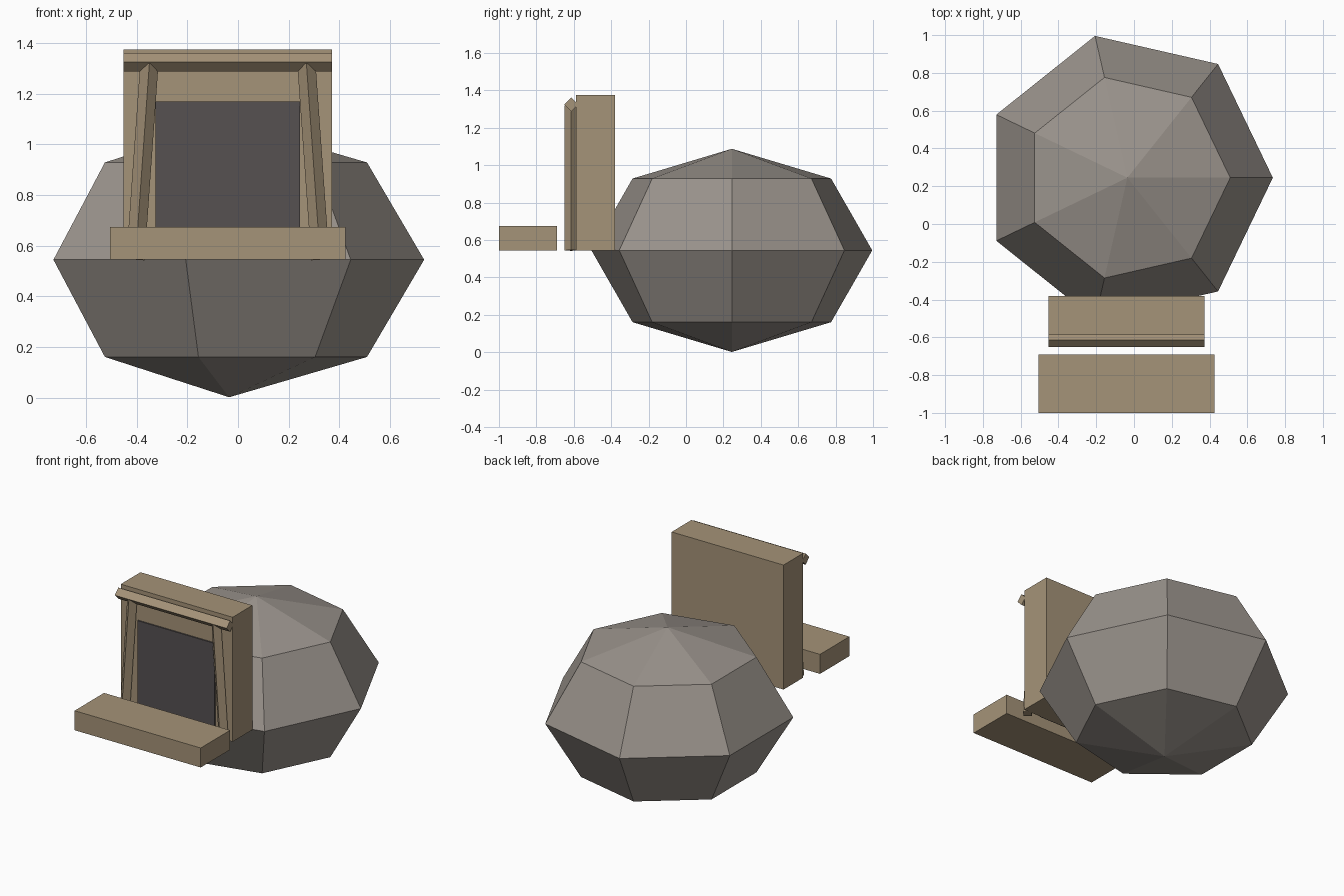
import bpy, bmesh, math
from mathutils import Vector, Matrix

if "Cube" in bpy.data.objects:
    bpy.data.objects.remove(bpy.data.objects["Cube"])


def material(name, rgb):
    m = bpy.data.materials.new(name)
    m.diffuse_color = (*rgb, 1)
    m.use_nodes = True
    m.node_tree.nodes["Principled BSDF"].inputs["Base Color"].default_value = m.diffuse_color
    return m


STONE = material("grey_stone", (0.323, 0.292, 0.262))
WOOD = material("tan_wood", (0.376, 0.292, 0.188))
DARK = material("dark_opening", (0.092, 0.082, 0.083))
MID_X = -0.04


def add_object(name, bm, mat):
    bmesh.ops.recalc_face_normals(bm, faces=bm.faces)
    mesh = bpy.data.meshes.new(name)
    bm.to_mesh(mesh)
    bm.free()
    mesh.materials.append(mat)
    obj = bpy.data.objects.new(name, mesh)
    bpy.context.collection.objects.link(obj)
    return obj


def box(name, lo, hi, mat):
    lo, hi = Vector(lo), Vector(hi)
    bm = bmesh.new()
    bmesh.ops.create_cube(bm, size=1)
    bmesh.ops.scale(bm, vec=hi - lo, verts=bm.verts)
    bmesh.ops.translate(bm, vec=(lo + hi) / 2, verts=bm.verts)
    return add_object(name, bm, mat)


def diamond_beam(name, a, b, radius, mat):
    """Square beam from a to b, turned 45 degrees so an edge faces the front."""
    a, b = Vector(a), Vector(b)
    axis = (b - a).normalized()
    front = Vector((0, -1, 0))
    side = axis.cross(front)
    bm = bmesh.new()
    ends = [[bm.verts.new(p + d * radius) for d in (front, side, -front, -side)]
            for p in (a, b)]
    for ring in ends:
        bm.faces.new(ring)
    for i in range(4):
        j = (i + 1) % 4
        bm.faces.new((ends[0][i], ends[0][j], ends[1][j], ends[1][i]))
    return add_object(name, bm, mat)


# Faceted boulder: seven-sided, slightly flattened sphere
bm = bmesh.new()
centre = Vector((-0.035, 0.245, 0.545))
R, H, N = 0.77, 0.543, 7
rings = []
for lat in (-45, 0, 45):
    c, s = math.cos(math.radians(lat)), math.sin(math.radians(lat))
    rings.append([bm.verts.new(centre + Vector((R * c * math.cos(2 * math.pi * i / N),
                                                R * c * math.sin(2 * math.pi * i / N),
                                                H * s))) for i in range(N)])
bottom = bm.verts.new(centre - Vector((0, 0, H)))
top = bm.verts.new(centre + Vector((0, 0, H)))
for i in range(N):
    j = (i + 1) % N
    bm.faces.new((bottom, rings[0][j], rings[0][i]))
    bm.faces.new((top, rings[2][i], rings[2][j]))
    for low, high in zip(rings, rings[1:]):
        bm.faces.new((low[i], low[j], high[j], high[i]))
add_object("boulder", bm, STONE)

# Doorway wall, dark opening plate and front step
box("doorway_wall", (-0.453, -0.588, 0.545), (0.372, -0.38, 1.375), WOOD)
box("door_opening", (-0.325, -0.597, 0.548), (0.245, -0.588, 1.17), DARK)
box("front_step", (-0.505, -1.0, 0.545), (0.425, -0.69, 0.675), WOOD)

# Leaning posts and the lintel above them
for label, side in (("left", -1), ("right", 1)):
    diamond_beam(label + "_post", (MID_X + side * 0.365, -0.614, 0.545),
                 (MID_X + side * 0.31, -0.614, 1.32), 0.036, WOOD)
diamond_beam("lintel", (-0.453, -0.614, 1.325), (0.372, -0.614, 1.325), 0.037, WOOD)
